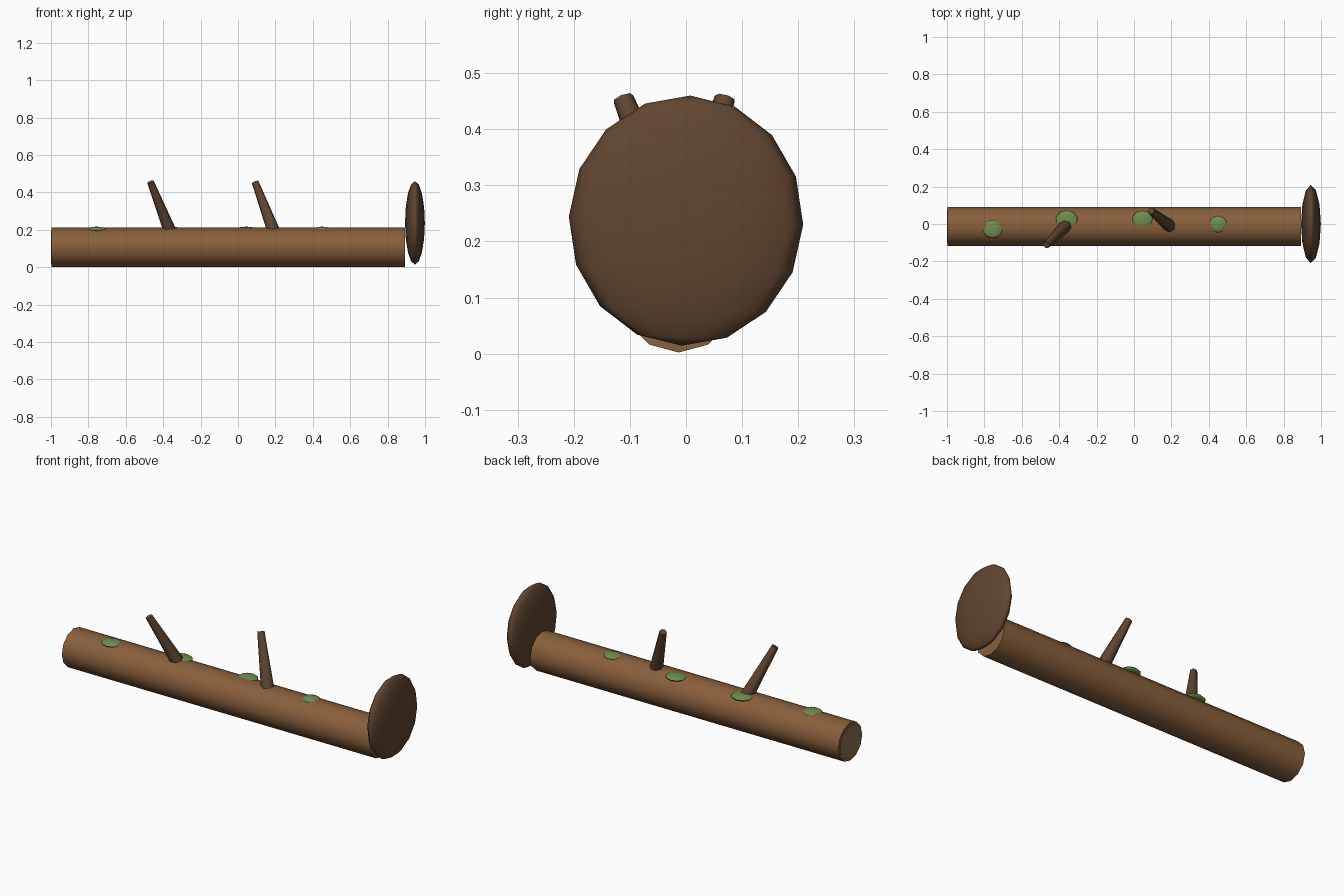
import bpy
import math
from mathutils import Vector

cube = bpy.data.objects.get("Cube")
if cube:
    bpy.data.objects.remove(cube, do_unlink=True)


def material(name, color):
    mat = bpy.data.materials.new(name)
    mat.use_nodes = True
    mat.diffuse_color = (*color, 1)
    mat.node_tree.nodes["Principled BSDF"].inputs["Base Color"].default_value = (*color, 1)
    return mat


BARK = material("bark", (0.25, 0.115, 0.045))
DARK_BARK = material("dark bark", (0.12, 0.06, 0.03))
CUT_WOOD = material("cut wood", (0.25, 0.17, 0.08))
MOSS = material("moss", (0.16, 0.27, 0.075))


def finish(name, mat, angle):
    obj = bpy.context.object
    obj.name = name
    obj.data.materials.append(mat)
    bpy.ops.object.shade_smooth_by_angle(angle=math.radians(angle))
    return obj


def limb(name, start, end, r1, r2, sides, mat):
    """Tapered cylinder running from start to end."""
    a, b = Vector(start), Vector(end)
    bpy.ops.mesh.primitive_cone_add(
        vertices=sides, radius1=r1, radius2=r2, depth=(b - a).length,
        location=(a + b) / 2,
        rotation=(b - a).to_track_quat('Z', 'Y').to_euler())
    return finish(name, mat, 62)


def blob(name, center, size, segments, rings, mat, tilt=0):
    """Squashed sphere."""
    bpy.ops.mesh.primitive_uv_sphere_add(
        segments=segments, ring_count=rings, radius=1, location=center,
        rotation=(math.radians(tilt), 0, 0))
    bpy.context.object.scale = size
    return finish(name, mat, 80)


# Trunk with a pale sawn face at the far end
AXIS_Y, AXIS_Z = -0.013, 0.107
limb("trunk", (-0.998, AXIS_Y, AXIS_Z), (0.892, AXIS_Y, AXIS_Z), 0.105, 0.105, 12, BARK)
limb("sawn_face", (-1.0, AXIS_Y, AXIS_Z), (-0.99, AXIS_Y, AXIS_Z), 0.09, 0.09, 12, CUT_WOOD)

# Upturned root plate
blob("root_plate", (0.946, 0, 0.237), (0.053, 0.209, 0.223), 12, 8, DARK_BARK, -2)

# Broken branches
limb("branch_rear", (-0.365, -0.01, 0.195), (-0.468, -0.112, 0.455), 0.035, 0.019, 7, DARK_BARK)
limb("branch_front", (0.19, -0.01, 0.195), (0.092, 0.07, 0.455), 0.035, 0.019, 7, DARK_BARK)

# Moss patches
for i, (x, y, r) in enumerate([(-0.755, -0.027, 0.055), (-0.36, 0.02, 0.06),
                               (0.045, 0.022, 0.056), (0.45, -0.002, 0.05)]):
    blob(f"moss_{i + 1}", (x, y, 0.202), (r, r * 0.9, 0.015), 10, 6, MOSS)
